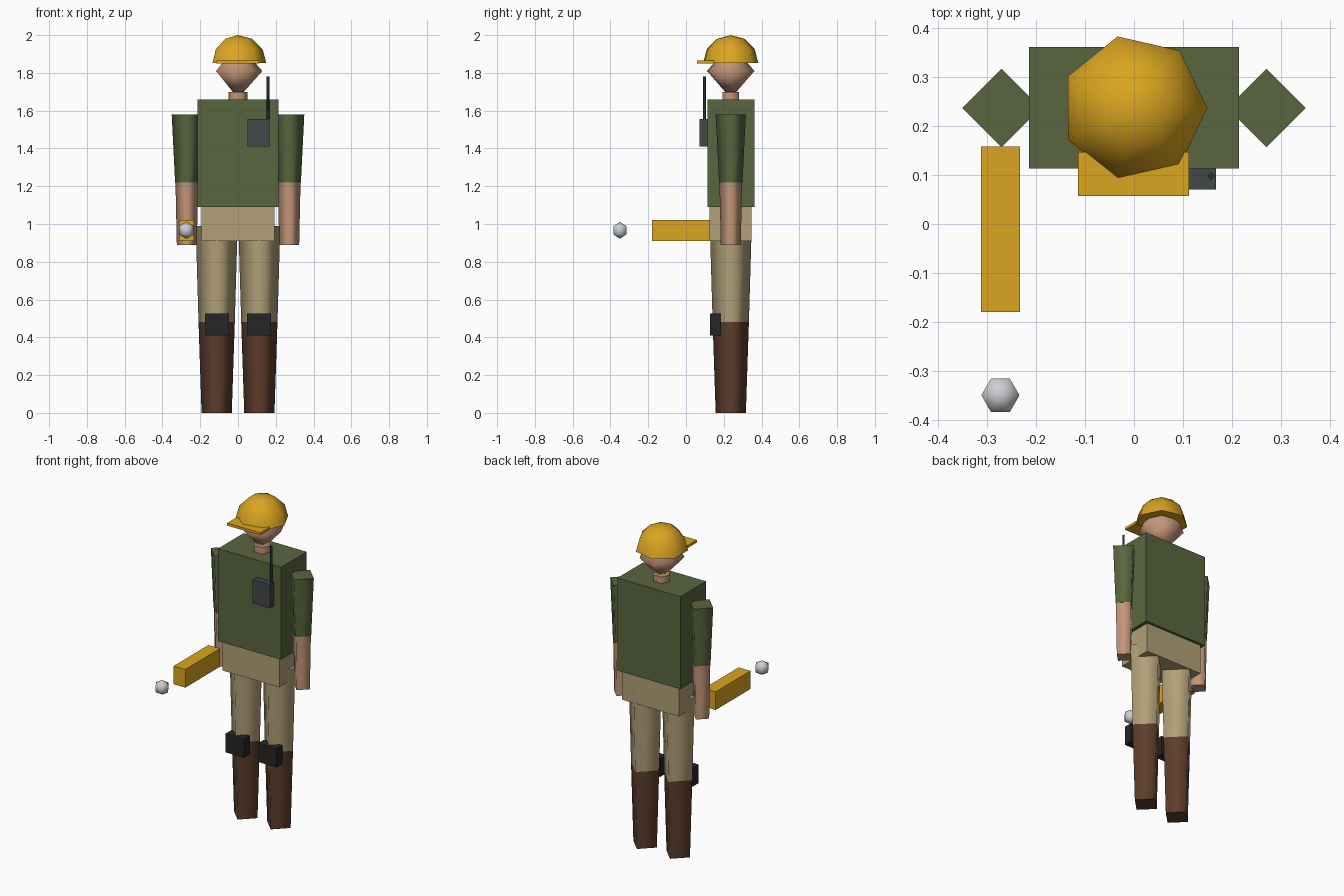
import bpy, bmesh
from math import cos, sin, radians, tau

cube = bpy.data.objects.get("Cube")
if cube:
    bpy.data.objects.remove(cube, do_unlink=True)

BODY_Y = 0.237


def material(name, *rgb):
    def linear(v):
        v /= 255
        return v / 12.92 if v <= 0.04045 else ((v + 0.055) / 1.055) ** 2.4
    colour = [linear(v) for v in rgb] + [1]
    mat = bpy.data.materials.new(name)
    mat.use_nodes = True
    mat.diffuse_color = colour
    mat.node_tree.nodes["Principled BSDF"].inputs["Base Color"].default_value = colour
    return mat


green = material("olive green", 90, 102, 63)
tan = material("khaki tan", 178, 160, 120)
skin = material("skin", 196, 150, 121)
brown = material("boot brown", 93, 62, 44)
gold = material("golden yellow", 218, 165, 32)
black = material("pad black", 38, 38, 38)
grey = material("radio grey", 67, 71, 72)
dark = material("antenna grey", 44, 47, 48)
silver = material("silver", 205, 206, 210)


def finish(name, bm, mat):
    bmesh.ops.recalc_face_normals(bm, faces=bm.faces)
    mesh = bpy.data.meshes.new(name)
    bm.to_mesh(mesh)
    bm.free()
    mesh.materials.append(mat)
    obj = bpy.data.objects.new(name, mesh)
    bpy.context.collection.objects.link(obj)
    return obj


def box(name, mat, x, y, z):
    """Box from its low and high limits on each axis."""
    bm = bmesh.new()
    bmesh.ops.create_cube(bm, size=1)
    for v in bm.verts:
        v.co = [(lo + hi) / 2 + c * (hi - lo) for c, (lo, hi) in zip(v.co, (x, y, z))]
    return finish(name, bm, mat)


def turned(name, mat, sides, profile, x=0, y=BODY_Y):
    """Smooth-sided turned form from (radius, height) pairs, with flat caps."""
    bm = bmesh.new()
    rings = []
    for r, z in profile:
        count = sides if r else 1
        rings.append([bm.verts.new((x + r * cos(tau * i / sides),
                                    y + r * sin(tau * i / sides), z))
                      for i in range(count)])
    for low, high in zip(rings, rings[1:]):
        for i in range(sides):
            j = (i + 1) % sides
            corners = [low[i % len(low)], low[j % len(low)],
                       high[j % len(high)], high[i % len(high)]]
            bm.faces.new(list(dict.fromkeys(corners))).smooth = True
    for ring in (rings[0], rings[-1]):
        if len(ring) > 1:
            cap = bm.faces.new(ring)
            for edge in cap.edges:
                edge.smooth = False
    return finish(name, bm, mat)


# Trunk
box("torso", green, (-0.215, 0.215), (0.113, 0.362), (1.09, 1.66))
box("hips", tan, (-0.194, 0.194), (0.125, 0.346), (0.91, 1.09))

# Limbs, each side
for side, s in (("left", 1), ("right", -1)):
    turned(side + "_sleeve", green, 4, [(0.062, 1.22), (0.08, 1.58)], s * 0.271)
    turned(side + "_forearm", skin, 4, [(0.053, 0.89), (0.06, 1.22)], s * 0.271)
    turned(side + "_trouser_leg", tan, 4, [(0.096, 0.48), (0.111, 0.99)], s * 0.113)
    turned(side + "_boot", brown, 4, [(0.08, 0), (0.096, 0.48)], s * 0.113)
    pad_x = sorted((s * 0.048, s * 0.174))
    box(side + "_knee_pad", black, pad_x, (0.127, 0.183), (0.41, 0.525))

# Neck and head
turned("neck", skin, 6, [(0.051, 1.65), (0.051, 1.7)])
turned("head", skin, 7, [(0, 1.665), (0.129, 1.81), (0, 1.955)])

# Helmet: half dome with a flat peak
dome = [(0.15 * cos(radians(a)), 1.852 + 0.148 * sin(radians(a))) for a in (0, 30, 60)]
turned("helmet", gold, 7, dome + [(0, 2.0)])
box("helmet_peak", gold, (-0.114, 0.112), (0.057, 0.147), (1.85, 1.866))

# Chest radio
box("radio", grey, (0.05, 0.168), (0.071, 0.113), (1.41, 1.555))
turned("radio_antenna", dark, 4, [(0.008, 1.54), (0.008, 1.78)], 0.158, 0.098)

# Hand-held tool and its loose ball
box("hand_tool", gold, (-0.313, -0.233), (-0.18, 0.158), (0.91, 1.022))
turned("ball", silver, 6, [(0, 0.922), (0.039, 0.944), (0.039, 0.989), (0, 1.011)],
       -0.273, -0.35)
